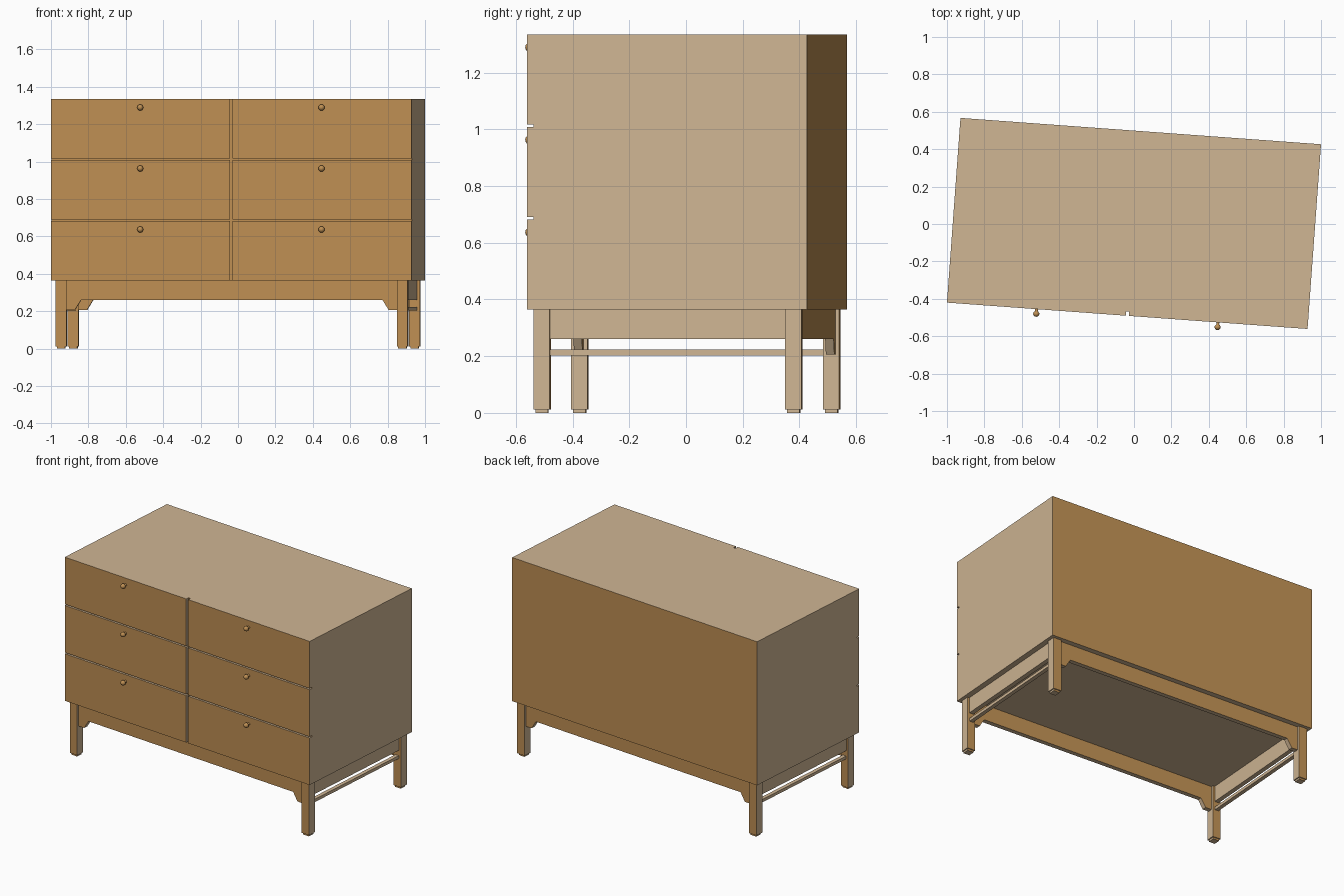
import bpy, bmesh, math
from mathutils import Matrix, Vector

if "Cube" in bpy.data.objects:
    bpy.data.objects.remove(bpy.data.objects["Cube"])

# The whole chest stands slightly turned about z
PLACE = Matrix.Translation((0, 0.003, 0)) @ Matrix.Rotation(math.radians(-4.18), 4, 'Z')


def material(name, rgb):
    m = bpy.data.materials.new(name)
    m.diffuse_color = (*rgb, 1)
    m.use_nodes = True
    m.node_tree.nodes["Principled BSDF"].inputs["Base Color"].default_value = m.diffuse_color
    return m


WARM = material("warm_oak", (0.515, 0.275, 0.087))
PALE = material("pale_oak", (0.631, 0.468, 0.296))


def finish(bm, name, smooth=False, all_warm=False):
    """Colour front/back faces warm, the rest pale, then place the part."""
    bmesh.ops.recalc_face_normals(bm, faces=bm.faces[:])
    bm.normal_update()
    for f in bm.faces:
        f.material_index = 0 if all_warm or abs(f.normal.y) > 0.7 else 1
        f.smooth = smooth
    me = bpy.data.meshes.new(name)
    bm.to_mesh(me)
    bm.free()
    me.materials.append(WARM)
    me.materials.append(PALE)
    me.transform(PLACE)
    ob = bpy.data.objects.new(name, me)
    bpy.context.collection.objects.link(ob)
    return ob


def add_box(bm, x0, x1, y0, y1, z0, z1):
    m = Matrix.Translation(((x0 + x1) / 2, (y0 + y1) / 2, (z0 + z1) / 2))
    m = m @ Matrix.Diagonal((x1 - x0, y1 - y0, z1 - z0, 1))
    bmesh.ops.create_cube(bm, size=1, matrix=m)


def box(name, *bounds):
    bm = bmesh.new()
    add_box(bm, *bounds)
    return finish(bm, name)


HX, HY = 0.9665, 0.495          # half width and depth
BOTTOM, TOP = 0.365, 1.335
FRONT = -0.472                  # cabinet front behind the drawers
LX, LY, LW = 0.915, 0.445, 0.029  # leg centres and half width

# Cabinet body
box("cabinet", -HX, HX, FRONT, HY, BOTTOM, TOP)

# Six drawer fronts, each with a turned knob
GAP = 0.0085
height = (TOP - BOTTOM - 2 * GAP) / 3
PROFILE = [(0, 0.009), (0.010, 0.007), (0.014, 0.011), (0.020, 0.016),
           (0.028, 0.0165), (0.035, 0.013), (0.040, 0.006), (0.041, 0)]
for row in range(3):
    z0 = BOTTOM + row * (height + GAP)
    for side, s in (("left", -1), ("right", 1)):
        xa, xb = sorted((s * 0.008, s * HX))
        box(f"drawer_{side}_{row + 1}", xa, xb, -HY, FRONT, z0, z0 + height)
        bm = bmesh.new()
        c = Vector((s * 0.486, -HY, z0 + height - 0.046))
        verts = [bm.verts.new(c + Vector((r, -d, 0))) for d, r in PROFILE]
        edges = [bm.edges.new(p) for p in zip(verts, verts[1:])]
        bmesh.ops.spin(bm, geom=verts + edges, cent=c, axis=(0, 1, 0),
                       angle=math.tau, steps=16, use_duplicate=False)
        bmesh.ops.remove_doubles(bm, verts=bm.verts[:], dist=0.0002)
        finish(bm, f"knob_{side}_{row + 1}", smooth=True, all_warm=True)

# Legs with small inset feet
for yname, sy in (("front", -1), ("back", 1)):
    for xname, sx in (("left", -1), ("right", 1)):
        x, y = sx * LX, sy * LY
        box(f"{yname}_{xname}_leg", x - LW, x + LW, y - LW, y + LW, 0.012, BOTTOM)
        box(f"{yname}_{xname}_foot", x - 0.022, x + 0.022, y - 0.022, y + 0.022, 0, 0.012)

# Long aprons with angled corner brackets
half = [(0.886, BOTTOM), (0.886, 0.205), (0.842, 0.205), (0.808, 0.26)]
outline = half + [(-x, z) for x, z in reversed(half)]
for name, y in (("front_apron", -LY), ("back_apron", LY)):
    bm = bmesh.new()
    face = bm.faces.new([bm.verts.new((x, y - 0.015, z)) for x, z in outline])
    ext = bmesh.ops.extrude_face_region(bm, geom=[face], use_keep_orig=True)
    moved = [g for g in ext["geom"] if isinstance(g, bmesh.types.BMVert)]
    bmesh.ops.translate(bm, verts=moved, vec=(0, 0.03, 0))
    finish(bm, name)

# Side aprons and the thin stretcher rails beneath them
for side, s in (("left", -1), ("right", 1)):
    x, end = s * LX, LY - LW
    box(f"{side}_apron", x - 0.015, x + 0.015, -end, end, 0.26, BOTTOM)
    box(f"{side}_stretcher", x - 0.013, x + 0.013, -end, end, 0.203, 0.223)
